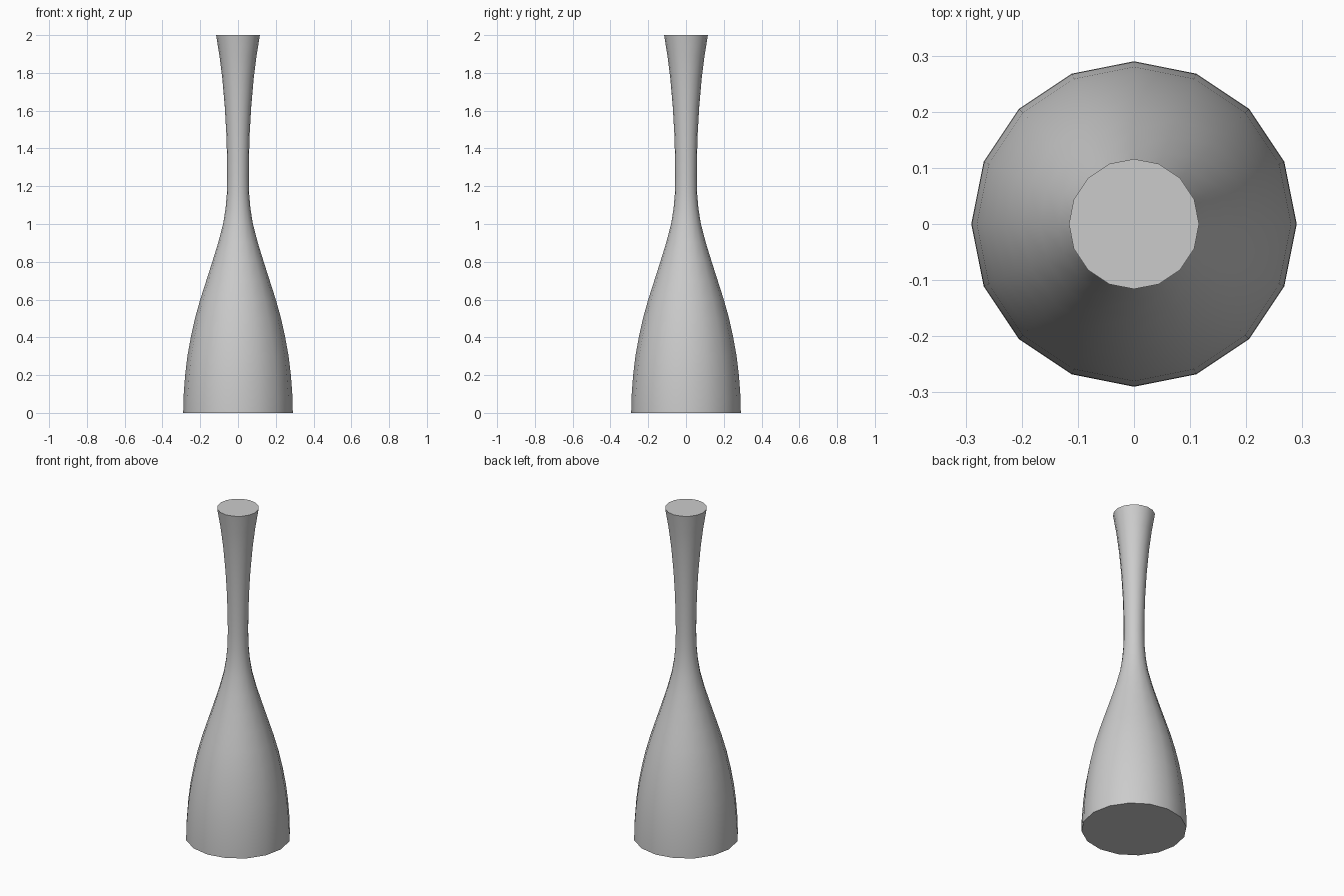
import bpy, bmesh
from math import cos, sin, tau, radians

if "Cube" in bpy.data.objects:
    bpy.data.objects.remove(bpy.data.objects["Cube"])

SIDES = 16
# Body profile: (radius, height)
PROFILE = [(0.29, 0.0), (0.289, 0.08), (0.28, 0.2), (0.268, 0.3), (0.25, 0.4),
           (0.228, 0.5), (0.2, 0.6), (0.168, 0.7), (0.136, 0.8), (0.105, 0.9),
           (0.079, 1.0), (0.066, 1.08), (0.059, 1.16), (0.057, 1.25), (0.058, 1.35),
           (0.062, 1.48), (0.07, 1.62), (0.083, 1.77), (0.098, 1.89), (0.116, 2.0)]

# Closed, lathed bottle-shaped body
bm = bmesh.new()
rings = [[bm.verts.new((r * cos(tau * i / SIDES), r * sin(tau * i / SIDES), z))
          for i in range(SIDES)] for r, z in PROFILE]
for low, high in zip(rings, rings[1:]):
    for i in range(SIDES):
        j = (i + 1) % SIDES
        bm.faces.new((low[i], low[j], high[j], high[i]))

# Flat base and top caps
bm.faces.new(rings[0][::-1])
bm.faces.new(rings[-1])

mesh = bpy.data.meshes.new("flared_body")
bm.to_mesh(mesh)
bm.free()
body = bpy.data.objects.new("flared_body", mesh)
bpy.context.collection.objects.link(body)

# Smooth sides with crisp rims
bpy.context.view_layer.objects.active = body
body.select_set(True)
bpy.ops.object.shade_smooth_by_angle(angle=radians(35))
